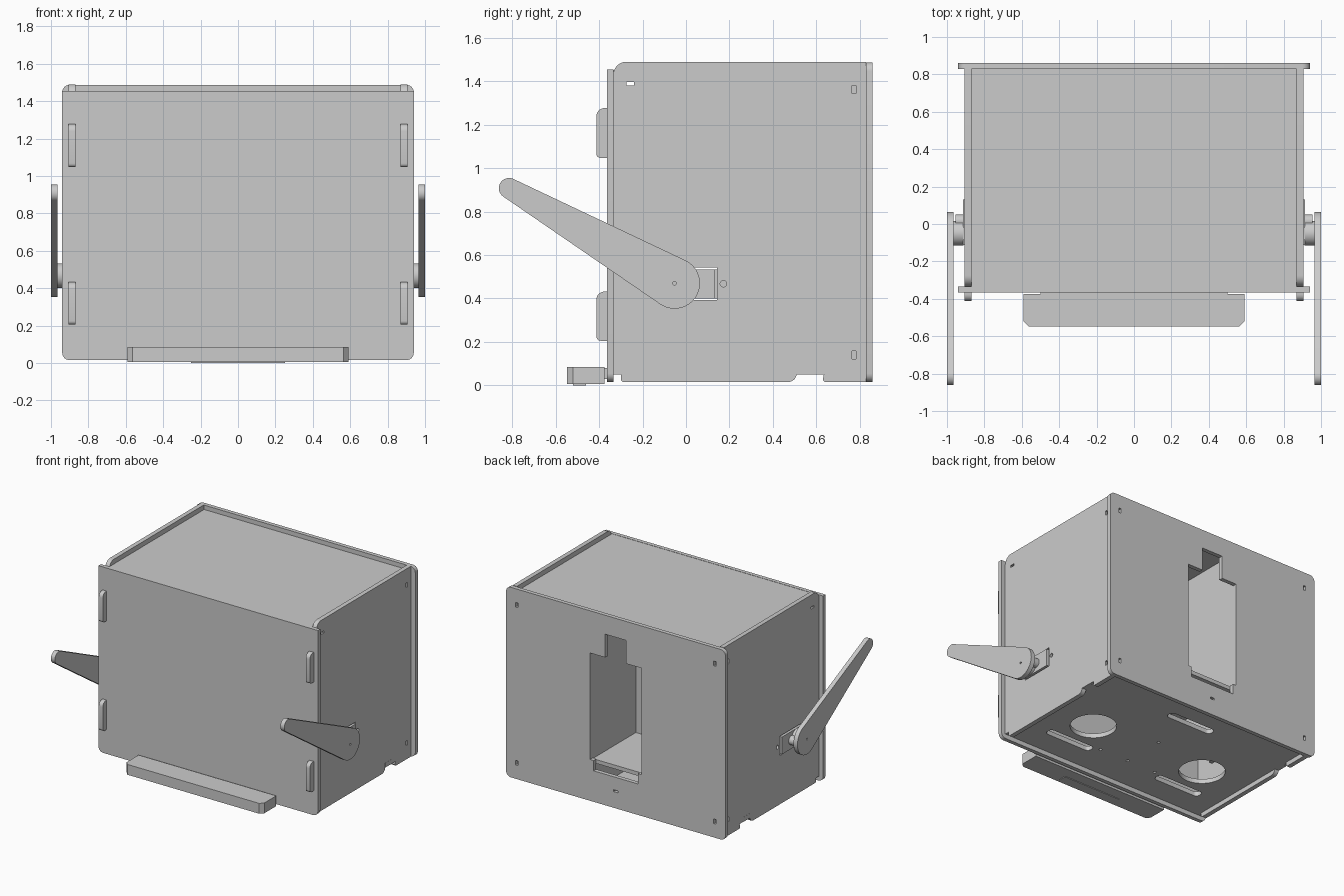
import bpy, math
from mathutils import Matrix

if "Cube" in bpy.data.objects:
    bpy.data.objects.remove(bpy.data.objects["Cube"])

# local (u, v, thickness) -> world, for plates facing x, y or z
AXES = {'x': Matrix(((0, 0, 1), (1, 0, 0), (0, 1, 0))),
        'y': Matrix(((1, 0, 0), (0, 0, -1), (0, 1, 0))),
        'z': Matrix.Identity(3)}


def arc(cx, cy, r, a0, a1, n):
    return [(cx + r * math.cos(a0 + (a1 - a0) * i / n),
             cy + r * math.sin(a0 + (a1 - a0) * i / n)) for i in range(n + 1)]


def circle(cx, cy, r, n=32):
    return arc(cx, cy, r, 0, math.tau, n)[:-1]


def rect(u0, u1, v0, v1, r=0.0):
    if not r:
        return [(u0, v0), (u1, v0), (u1, v1), (u0, v1)]
    corners = ((u1 - r, v1 - r), (u0 + r, v1 - r), (u0 + r, v0 + r), (u1 - r, v0 + r))
    pts = []
    for i, (cx, cy) in enumerate(corners):
        pts += arc(cx, cy, r, i * math.pi / 2, (i + 1) * math.pi / 2, 6)
    return pts


def plate(name, axis, a, b, outline, holes=()):
    """Flat sheet between a and b along an axis; extra loops become holes."""
    cu = bpy.data.curves.new(name, 'CURVE')
    cu.dimensions = '2D'
    cu.fill_mode = 'BOTH'
    cu.extrude = abs(b - a) / 2
    for loop in (outline, *holes):
        sp = cu.splines.new('POLY')
        sp.points.add(len(loop) - 1)
        for p, (u, v) in zip(sp.points, loop):
            p.co = (u, v, 0, 1)
        sp.use_cyclic_u = True
    tmp = bpy.data.objects.new(name + "_curve", cu)
    bpy.context.collection.objects.link(tmp)
    dg = bpy.context.evaluated_depsgraph_get()
    me = bpy.data.meshes.new_from_object(tmp.evaluated_get(dg))
    bpy.data.objects.remove(tmp)
    m = AXES[axis].to_4x4()
    m.translation['xyz'.index(axis)] = (a + b) / 2
    me.transform(m)
    me.name = name
    ob = bpy.data.objects.new(name, me)
    bpy.context.collection.objects.link(ob)
    return ob


# Front and back panels
plate("front_panel", 'y', -0.365, -0.335,
      [(0.94, 1.455), (-0.94, 1.455)]
      + arc(-0.90, 0.055, 0.04, math.pi, 1.5 * math.pi, 6)
      + arc(0.90, 0.055, 0.04, 1.5 * math.pi, math.tau, 6))

window = [(-0.19, 0.255), (0.19, 0.255), (0.19, 0.335), (0.22, 0.335), (0.22, 1.16),
          (0.09, 1.16), (0.09, 1.34), (-0.09, 1.34), (-0.09, 1.16), (-0.22, 1.16),
          (-0.22, 0.335), (-0.19, 0.335)]
slots = [rect(x - 0.01, x + 0.01, z - 0.018, z + 0.018)
         for x in (-0.85, 0.85) for z in (0.14, 1.363)]
plate("back_panel", 'y', 0.828, 0.86, rect(-0.94, 0.94, 0.015, 1.487, 0.04),
      [window, rect(-0.018, 0.018, 0.14, 0.155)] + slots)

# Lid and base plate
plate("lid", 'z', 1.42, 1.453, rect(-0.87, 0.87, -0.335, 0.828))
base_holes = [circle(x, 0.15, 0.165, 48) for x in (-0.5, 0.5)]
base_holes += [rect(x - 0.2, x + 0.2, y - 0.035, y + 0.035, 0.03)
               for x, y in ((-0.5, -0.11), (0.5, -0.11), (0, 0.62))]
base_holes += [circle(x, y, 0.012, 12)
               for x, y in ((0, -0.07), (0.25, -0.07), (-0.25, -0.07), (0, 0.27))]
plate("base_plate", 'z', 0.05, 0.085, rect(-0.87, 0.87, -0.335, 0.828), base_holes)

# Inner compartment behind the rear window
plate("compartment_front", 'y', 0.27, 0.30, rect(-0.25, 0.25, 0.085, 1.42))
plate("compartment_floor", 'z', 0.30, 0.33, rect(-0.22, 0.22, 0.30, 0.828))

# Front bumper with its lower strip
plate("bumper", 'z', 0.005, 0.085,
      [(-0.59, -0.375), (-0.59, -0.52), (-0.565, -0.547), (0.565, -0.547),
       (0.59, -0.52), (0.59, -0.375)])
plate("bumper_strip", 'z', 0.0, 0.006, rect(-0.25, 0.25, -0.52, -0.46))
plate("bumper_mount", 'y', -0.376, -0.364, rect(-0.5, 0.5, 0.03, 0.08))

# Profiles shared by both sides
side_outline = [(-0.335, 0.05), (-0.30, 0.05), (-0.30, 0.025), (-0.29, 0.015), (0.47, 0.015)]
side_outline += arc(0.47, 0.055, 0.04, -math.pi / 2, -0.1, 5)
side_outline += [(0.635, 0.05), (0.63, 0.025), (0.64, 0.015), (0.828, 0.015), (0.828, 1.49)]
side_outline += arc(-0.275, 1.43, 0.06, math.pi / 2, math.pi, 8)
side_holes = [rect(-0.275, -0.24, 1.38, 1.396), rect(0.764, 0.782, 1.345, 1.38),
              rect(0.764, 0.782, 0.122, 0.157), rect(-0.12, 0.143, 0.392, 0.542),
              circle(0.172, 0.468, 0.015, 16), circle(-0.15, 0.468, 0.015, 16)]

big, small, R, r = (-0.053, 0.47), (-0.815, 0.908), 0.117, 0.047
dy, dz = small[0] - big[0], small[1] - big[1]
t = math.atan2(dz, dy)
k = math.acos((R - r) / math.hypot(dy, dz))
arm_outline = arc(*small, r, t - k, t + k, 16) + arc(*big, R, t + k, t - k + math.tau, 28)

for s, side in ((-1, "left"), (1, "right")):
    # Side wall and its front tabs
    plate(side + "_side_panel", 'x', s * 0.87, s * 0.905, side_outline, side_holes)
    for z0, z1, lvl in ((0.205, 0.432, "lower"), (1.047, 1.277, "upper")):
        tab = ([(-0.335, z0), (-0.335, z1)]
               + arc(-0.375, z1 - 0.038, 0.038, math.pi / 2, math.pi, 6)
               + arc(-0.393, z0 + 0.02, 0.02, math.pi, 1.5 * math.pi, 5))
        plate(f"{side}_{lvl}_tab", 'x', s * 0.87, s * 0.905, tab)
    # Base plate tab in the side notch
    plate(side + "_base_tab", 'z', 0.05, 0.085, rect(*sorted((s * 0.865, s * 0.906)), 0.51, 0.595))
    plate(side + "_compartment_wall", 'x', s * 0.22, s * 0.25, rect(0.30, 0.828, 0.085, 1.42))
    # Motor body, gear housings and swinging arm
    plate(side + "_motor_body", 'x', s * 0.62, s * 0.915, rect(-0.112, 0.132, 0.4, 0.534))
    plate(side + "_motor_flange", 'x', s * 0.84, s * 0.869, rect(-0.18, 0.2, 0.4, 0.534))
    plate(side + "_gear_housing", 'x', s * 0.912, s * 0.966, circle(-0.05, 0.467, 0.066))
    plate(side + "_idler_housing", 'x', s * 0.912, s * 0.955, circle(0.015, 0.467, 0.035))
    plate(side + "_arm", 'x', s * 0.966, s * 1.0, arm_outline, [circle(*big, 0.008, 12)])

# Smooth the rounded edges, keep the sheet edges sharp
bpy.ops.object.select_all(action='SELECT')
bpy.context.view_layer.objects.active = bpy.data.objects["front_panel"]
bpy.ops.object.shade_smooth_by_angle(angle=math.radians(30))
